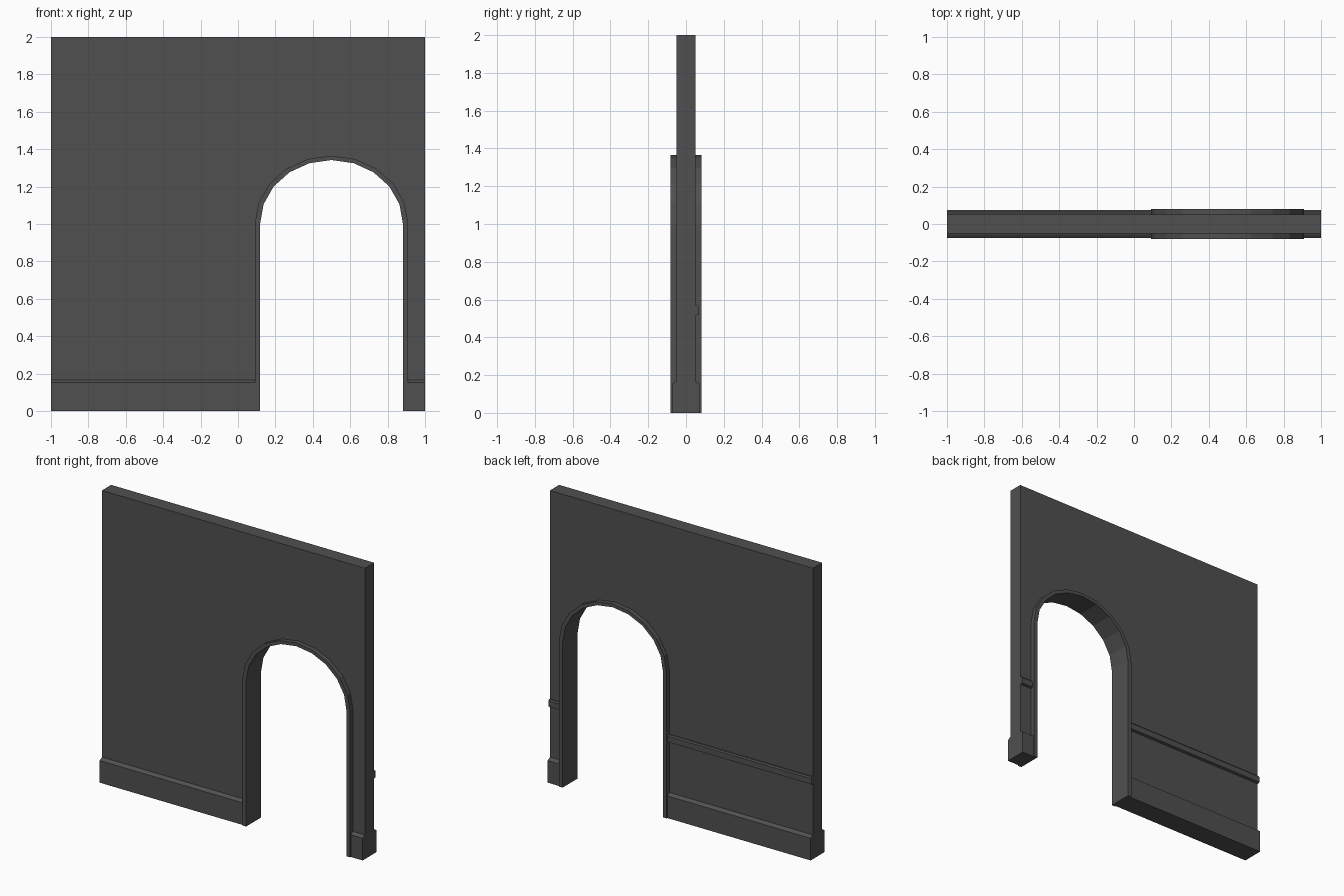
import bpy, bmesh, math
from mathutils import Vector

if "Cube" in bpy.data.objects:
    bpy.data.objects.remove(bpy.data.objects["Cube"])

dark = bpy.data.materials.new("dark_grey")
dark.diffuse_color = (0.08, 0.08, 0.08, 1)
dark.use_nodes = True
dark.node_tree.nodes["Principled BSDF"].inputs["Base Color"].default_value = dark.diffuse_color


def extrude_profile(name, points, direction):
    """Closed solid from a planar outline swept along a direction."""
    bm = bmesh.new()
    face = bm.faces.new([bm.verts.new(p) for p in points])
    res = bmesh.ops.extrude_face_region(bm, geom=[face], use_keep_orig=True)
    moved = [g for g in res["geom"] if isinstance(g, bmesh.types.BMVert)]
    bmesh.ops.translate(bm, verts=moved, vec=Vector(direction))
    bmesh.ops.recalc_face_normals(bm, faces=bm.faces[:])
    mesh = bpy.data.meshes.new(name)
    bm.to_mesh(mesh)
    bm.free()
    mesh.materials.append(dark)
    obj = bpy.data.objects.new(name, mesh)
    bpy.context.collection.objects.link(obj)
    return obj


def arch(half_width, rise, spring=1.0, cx=0.5, segments=10):
    """Doorway outline in x, z: left foot, over the arch, right foot."""
    pts = [(cx - half_width, 0)]
    for i in range(segments + 1):
        a = math.pi * (1 - i / segments)
        pts.append((cx + half_width * math.cos(a), spring + rise * math.sin(a)))
    return pts + [(cx + half_width, 0)]


outer = arch(0.41, 0.365)
inner = arch(0.382, 0.342)

# Wall panel with the arched doorway
wall = [(-1, 0)] + outer + [(1, 0), (1, 2), (-1, 2)]
extrude_profile("wall", [(x, -0.05, z) for x, z in wall], (0, 0.1, 0))

# Doorway casing, passing through the wall and standing proud on both sides
casing = outer + inner[::-1]
extrude_profile("door_casing", [(x, -0.081, z) for x, z in casing], (0, 0.162, 0))

# Skirting on both sides and chair rail on the back, either side of the doorway
skirting = [(0.05, 0), (0.074, 0), (0.074, 0.152), (0.066, 0.158), (0.05, 0.167)]
skirting[3] = (0.056, 0.165)
rail = [(0.05, 0.515), (0.067, 0.52), (0.067, 0.56), (0.06, 0.568), (0.05, 0.568)]
for label, x0, x1 in (("left", -1, 0.09), ("right", 0.91, 1)):
    for side, s in (("front", -1), ("back", 1)):
        extrude_profile(f"skirting_{side}_{label}",
                        [(x0, s * y, z) for y, z in skirting], (x1 - x0, 0, 0))
    extrude_profile(f"chair_rail_{label}",
                    [(x0, y, z) for y, z in rail], (x1 - x0, 0, 0))
